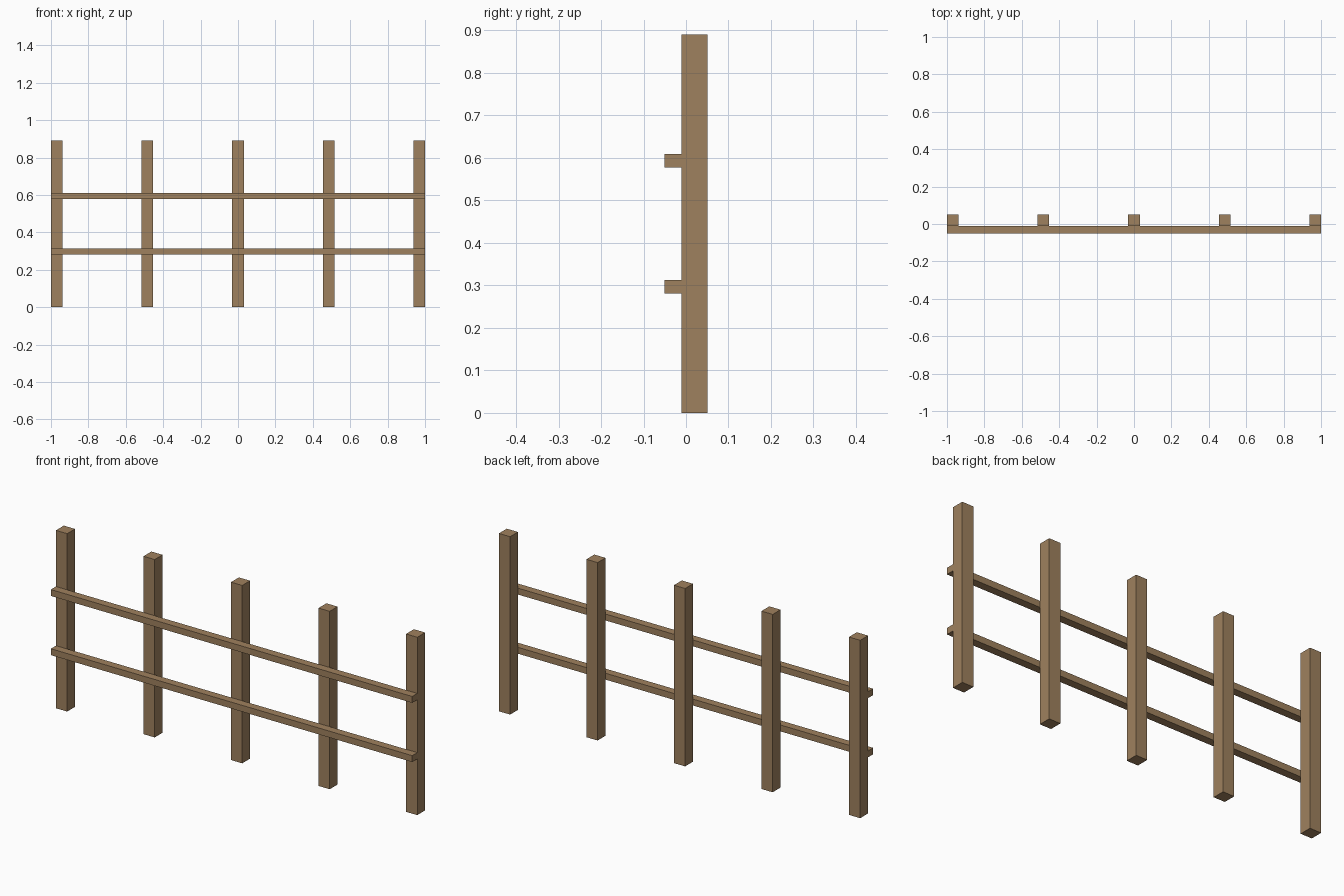
import bpy

if "Cube" in bpy.data.objects:
    bpy.data.objects.remove(bpy.data.objects["Cube"])

wood = bpy.data.materials.new("brown wood")
wood.diffuse_color = (0.347, 0.219, 0.112, 1.0)
wood.use_nodes = True
wood.node_tree.nodes["Principled BSDF"].inputs["Base Color"].default_value = wood.diffuse_color


def box(name, low, high):
    """Add a box spanning two opposite corners."""
    centre = [(a + b) / 2 for a, b in zip(low, high)]
    size = [b - a for a, b in zip(low, high)]
    bpy.ops.mesh.primitive_cube_add(size=1, location=centre)
    obj = bpy.context.object
    obj.name = name
    obj.scale = size
    bpy.ops.object.transform_apply(location=False, rotation=False, scale=True)
    obj.data.materials.append(wood)
    return obj


POST = 0.062      # square post width
HEIGHT = 0.89
FRONT, JOINT, BACK = -0.051, -0.011, 0.051

# Five evenly spaced square posts, the outer ones flush with the rail ends
for i in range(5):
    x = -1 + i * (2 - POST) / 4
    box(f"post_{i + 1}", (x, JOINT, 0), (x + POST, BACK, HEIGHT))

# Two full-length rails fixed to the front of the posts
for name, z in (("lower_rail", 0.281), ("upper_rail", 0.577)):
    box(name, (-1, FRONT, z), (1, JOINT, z + 0.032))
